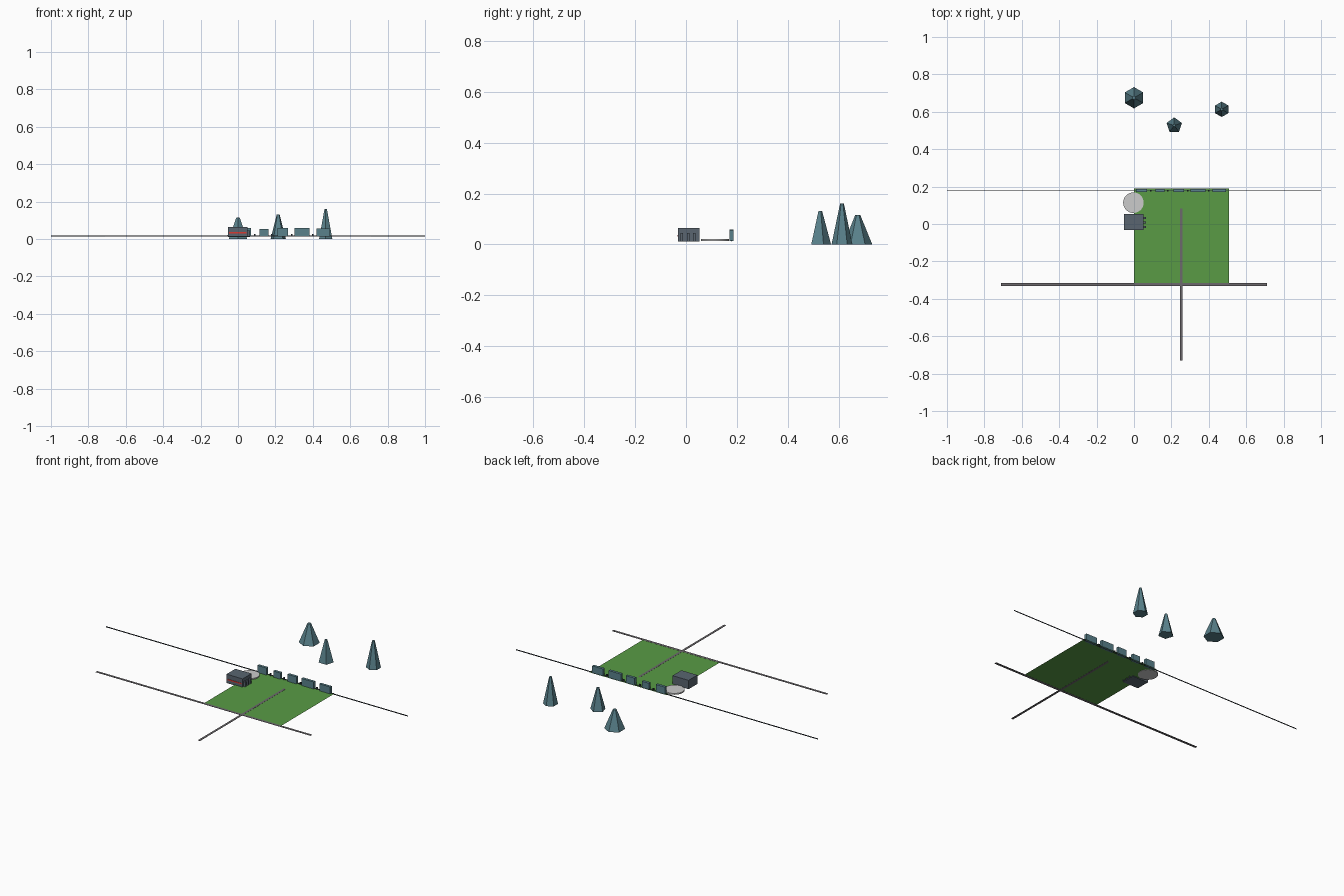
import bpy
from math import pi

if "Cube" in bpy.data.objects:
    bpy.data.objects.remove(bpy.data.objects["Cube"])

G = 0.0155  # ground level


def mat(name, r, g, b):
    m = bpy.data.materials.new(name)
    m.diffuse_color = (r, g, b, 1)
    m.use_nodes = True
    m.node_tree.nodes["Principled BSDF"].inputs["Base Color"].default_value = m.diffuse_color
    return m


GREEN = mat("grass", 0.10, 0.33, 0.06)
TEAL = mat("teal", 0.10, 0.22, 0.26)
SLATE = mat("slate", 0.10, 0.13, 0.16)
RED = mat("red", 0.7, 0.04, 0.03)
ROAD = mat("asphalt", 0.15, 0.14, 0.15)
DARK = mat("dark", 0.03, 0.04, 0.05)


def finish(name, m):
    o = bpy.context.object
    o.name = name
    if m:
        o.data.materials.append(m)
    return o


def box(name, x0, x1, y0, y1, z0, z1, m=None):
    bpy.ops.mesh.primitive_cube_add(size=1, location=((x0 + x1) / 2, (y0 + y1) / 2, (z0 + z1) / 2))
    o = finish(name, m)
    o.scale = (x1 - x0, y1 - y0, z1 - z0)
    return o


def tree(i, x, y, r, h, sides):
    # truncated low-poly cone with a corner pointing to +y
    bpy.ops.mesh.primitive_cone_add(vertices=sides, radius1=r, radius2=r * 0.18, depth=h, location=(x, y, h / 2))
    finish(f"tree_{i}", TEAL)


# lawn (single flat sheet)
bpy.ops.mesh.primitive_plane_add(size=0.51, location=(0.254, -0.066, G))
finish("lawn", GREEN)

# two crossing roads and the upright rail behind the stalls
box("cross_road", -0.712, 0.712, -0.331, -0.315, G - 0.0006, G + 0.0006, ROAD)
box("main_road", 0.245, 0.259, -0.73, 0.083, G - 0.0007, G + 0.0007, ROAD)
box("rear_rail", -1, 1, 0.1795, 0.1805, G - 0.003, G + 0.003, DARK)

# row of stalls along the rear edge, with small posts between them
for i, (a, b, h) in enumerate([(0.01, 0.07, 0.058), (0.115, 0.163, 0.053), (0.21, 0.268, 0.058),
                               (0.302, 0.383, 0.058), (0.42, 0.492, 0.057)]):
    box(f"stall_{i}", a, b, 0.170, 0.186, 0.013, h, TEAL)
for i, x in enumerate([0.09, 0.18, 0.288, 0.40]):
    box(f"post_{i}", x - 0.004, x + 0.004, 0.175, 0.183, 0.013, 0.028, DARK)

# house: body, red band on the front, columns on the right side
box("house", -0.054, 0.052, -0.031, 0.053, 0.012, 0.065, SLATE)
box("red_band", -0.048, 0.046, -0.033, -0.030, 0.031, 0.038, RED)
for i, y in enumerate([-0.016, 0.008, 0.032]):
    box(f"column_{i}", 0.05, 0.063, y - 0.005, y + 0.005, 0.012, 0.045, SLATE)

# round water tank / pad
bpy.ops.mesh.primitive_cylinder_add(vertices=32, radius=0.055, depth=0.008, location=(-0.003, 0.114, 0.018))
finish("round_pad", None)
bpy.ops.object.shade_smooth_by_angle()

# trees
tree(0, 0.0, 0.675, 0.057, 0.115, 6)
tree(1, 0.215, 0.527, 0.043, 0.132, 5)
tree(2, 0.469, 0.613, 0.041, 0.161, 6)
